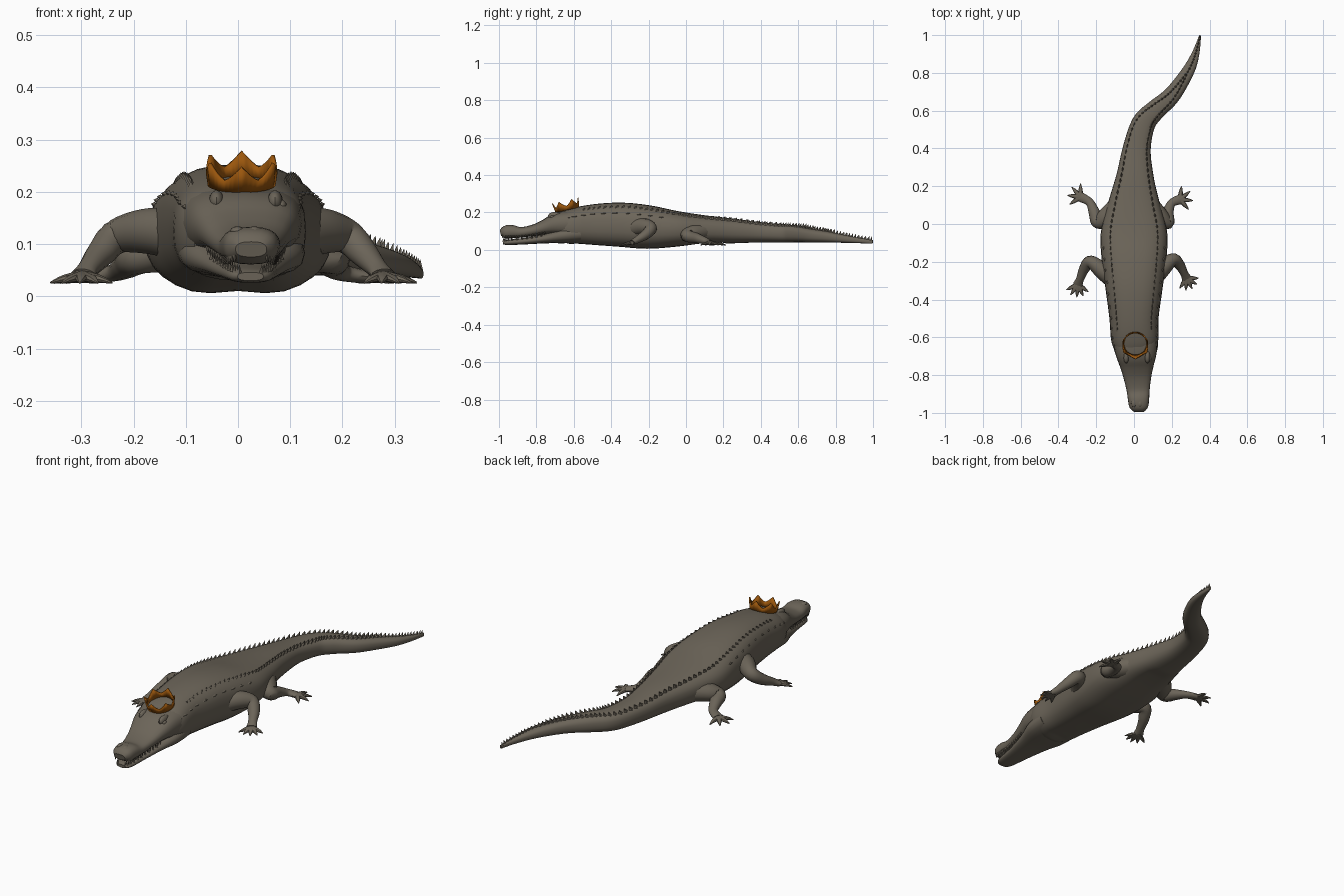
import bpy, bmesh, math
from mathutils import Vector, Matrix

cube = bpy.data.objects.get("Cube")
if cube:
    bpy.data.objects.remove(cube)


def material(name, rgb, rough):
    m = bpy.data.materials.new(name)
    m.use_nodes = True
    m.diffuse_color = (*rgb, 1)
    bsdf = m.node_tree.nodes["Principled BSDF"]
    bsdf.inputs["Base Color"].default_value = (*rgb, 1)
    bsdf.inputs["Roughness"].default_value = rough
    return m


hide = material("grey brown hide", (0.15, 0.13, 0.10), 0.8)
gold = material("dark orange gold", (0.33, 0.095, 0.004), 0.6)


def finish(name, bm, mat, angle=40):
    bmesh.ops.recalc_face_normals(bm, faces=bm.faces)
    mesh = bpy.data.meshes.new(name)
    bm.to_mesh(mesh)
    bm.free()
    mesh.materials.append(mat)
    ob = bpy.data.objects.new(name, mesh)
    bpy.context.collection.objects.link(ob)
    bpy.ops.object.select_all(action="DESELECT")
    ob.select_set(True)
    bpy.context.view_layer.objects.active = ob
    bpy.ops.object.shade_smooth_by_angle(angle=math.radians(angle))
    return ob


def smooth_path(rows, steps):
    """Catmull-Rom interpolation of rows of numbers."""
    out = []
    for i in range(len(rows) - 1):
        quad = [rows[max(0, min(len(rows) - 1, i + k))] for k in (-1, 0, 1, 2)]
        for s in range(steps):
            t = s / steps
            out.append([b + t / 2 * (c - a + t * (2 * a - 5 * b + 4 * c - d + t * (3 * (b - c) + d - a)))
                        for a, b, c, d in zip(*quad)])
    return out + [list(rows[-1])]


def power(v, e):
    return math.copysign(abs(v) ** e, v)


def frames(rows):
    """Rows of x, y, z, half width, half height become centre, side, up, w, h."""
    result = []
    for i, r in enumerate(rows):
        p, q = rows[max(i - 1, 0)], rows[min(i + 1, len(rows) - 1)]
        t = (Vector(q[:3]) - Vector(p[:3])).normalized()
        side = t.cross(Vector((0, 0, 1))).normalized()
        result.append((Vector(r[:3]), side, side.cross(t), max(r[3], .002), max(r[4], .002)))
    return result


def on_ring(frame, a, e):
    c, side, up, w, h = frame
    return c + side * w * power(math.cos(a), e) + up * h * power(math.sin(a), e)


def loft(bm, rows, steps=4, sides=20, e=1.0):
    fr = frames(smooth_path(rows, steps))
    rings = [[bm.verts.new(on_ring(f, math.tau * k / sides, e)) for k in range(sides)] for f in fr]
    for a, b in zip(rings, rings[1:]):
        for k in range(sides):
            j = (k + 1) % sides
            bm.faces.new((a[k], a[j], b[j], b[k]))
    bm.faces.new(rings[0])
    bm.faces.new(rings[-1])
    return fr


def from_outline(stations):
    """x, y, half width, bottom, top -> centre and half sizes."""
    return [(x, y, (b + t) / 2, w, (t - b) / 2) for x, y, w, b, t in stations]


# Trunk and curved tail in one loft, with a shallow groove along the belly
bm = bmesh.new()
spine = loft(bm, from_outline([
    (.01, -.69, .095, .05, .185), (.005, -.62, .124, .03, .218), (0, -.5, .13, .02, .243),
    (0, -.35, .15, .01, .253), (0, -.2, .17, .0, .238), (0, -.05, .176, .012, .208),
    (0, .1, .14, .03, .185), (.005, .25, .1, .035, .168), (.015, .4, .074, .04, .148),
    (.05, .53, .063, .04, .137), (.11, .6, .054, .04, .13), (.19, .67, .047, .04, .114),
    (.25, .75, .039, .04, .1), (.3, .835, .03, .038, .082), (.33, .915, .018, .036, .066),
    (.35, .998, .005, .034, .052)]), steps=5, sides=28, e=.78)
for v in bm.verts:
    if v.co.z < .05 and abs(v.co.y + .2) < .4:
        v.co.z += .01 * max(0, 1 - abs(v.co.x) / .08)
finish("body_and_tail", bm, hide)

# Upper head and snout
bm = bmesh.new()
head = loft(bm, from_outline([
    (.025, -.992, .03, .075, .105), (.025, -.97, .049, .062, .127), (.024, -.93, .056, .062, .133),
    (.022, -.88, .061, .066, .122), (.018, -.81, .074, .075, .137), (.015, -.75, .09, .08, .165),
    (.012, -.69, .108, .075, .2), (.005, -.6, .122, .07, .215)]), e=.78)
finish("upper_head", bm, hide)

# Lower jaw
bm = bmesh.new()
jaw = loft(bm, from_outline([
    (.024, -.978, .025, .03, .046), (.024, -.95, .043, .026, .054), (.02, -.85, .06, .03, .066),
    (.015, -.75, .085, .035, .088), (.01, -.66, .116, .035, .12), (.005, -.57, .122, .038, .14)]), e=.8)
finish("lower_jaw", bm, hide)


def spike(bm, base, along, across, height, tip):
    ring = [bm.verts.new(base + d) for d in (-along, across, along, -across)]
    top = bm.verts.new(base + Vector((0, 0, height)) + tip)
    for k in range(4):
        bm.faces.new((ring[k], ring[(k + 1) % 4], top))
    bm.faces.new(ring)


# Teeth along both jaws
bm = bmesh.new()
for row, direction in ((head[2:20], -1), (jaw[1:12], 1)):
    for f in row:
        for s in (-1, 1):
            p = on_ring(f, math.pi / 2 + s * (math.pi / 2 - direction * .5), .8)
            p += f[1] * s * .004
            spike(bm, p, Vector((0, .006, 0)), Vector((.005, 0, 0)), direction * .018, Vector())
finish("teeth", bm, hide, 20)


# Eyes under brow ridges, and a low mound for each nostril
bm = bmesh.new()
for s in (-1, 1):
    for x, y, z, size in ((.056, -.7, .181, (.015, .038, .022)), (.067, -.712, .174, (.011, .015, .011)),
                          (.016, -.95, .125, (.014, .02, .009))):
        bmesh.ops.create_uvsphere(bm, u_segments=16, v_segments=10, radius=1,
                                  matrix=Matrix.Translation((.015 + s * x, y, z)) @ Matrix.Diagonal((*size, 1)))
finish("eyes_and_nostrils", bm, hide)

# Saw-toothed scutes: two rows on the back that meet along the tail
bm = bmesh.new()
for f, nxt in zip(spine[8:-1], spine[9:]):
    merge = min(1, max(0, (f[0].y - .5) / .3))
    lean = math.radians(40) * (1 - merge)
    size = .01 + .008 * min(1, max(0, (f[0].y + .1) / .3))
    for s in ((-1, 1) if merge < 1 else (1,)):
        p = on_ring(f, math.pi / 2 + s * lean, .78)
        along = (nxt[0] - f[0]) * .6
        spike(bm, p - Vector((0, 0, .005)), along, f[1] * .007, size + .005, along * .9)
finish("back_scutes", bm, hide, 20)

# Low keeled bumps along the neck and flanks
bm = bmesh.new()
for f in spine[2:24:2]:
    for a in (.45, math.pi - .45):
        p = on_ring(f, a, .78)
        out = f[1] * (.008 if a < 1 else -.008)
        spike(bm, p - out * .4, Vector((0, .02, 0)), Vector((0, 0, .008)), .004, out + Vector((0, .012, 0)))
finish("flank_scutes", bm, hide, 20)


# Limb tube, flat foot and fanned tapering toes
def limb(name, path, heading, spread, toes, reach):
    bm = bmesh.new()
    loft(bm, path, steps=6, sides=14)
    palm = Vector(path[-1][:3])
    for k in range(toes):
        a = math.radians(heading + spread * (2 * k / (toes - 1) - 1))
        out = Vector((math.cos(a), math.sin(a), 0))
        mid, tip = palm + out * reach * .55, palm + out * reach
        loft(bm, [(*(palm - out * .012), .015, .012), (mid.x, mid.y, .034, .011, .008),
                  (tip.x, tip.y, .026, .002, .002)], steps=3, sides=8)
    finish(name, bm, hide)


limb("right_front_leg", [(-.1, -.3, .115, .05, .05), (-.165, -.25, .125, .045, .045), (-.23, -.2, .115, .033, .034),
                         (-.262, -.235, .083, .028, .027), (-.285, -.29, .055, .021, .019),
                         (-.297, -.32, .04, .026, .014)], -95, 60, 5, .068)
limb("left_front_leg", [(.1, -.29, .115, .05, .05), (.155, -.23, .125, .045, .045), (.207, -.188, .115, .033, .034),
                        (.24, -.215, .083, .028, .027), (.265, -.26, .055, .021, .019),
                        (.278, -.287, .04, .026, .014)], -62, 62, 5, .064)
limb("right_hind_leg", [(-.08, .09, .1, .06, .05), (-.145, .035, .09, .052, .045), (-.192, .012, .075, .036, .034),
                        (-.21, .06, .062, .03, .027), (-.235, .115, .046, .022, .017),
                        (-.283, .143, .037, .026, .013)], 152, 62, 4, .07)
limb("left_hind_leg", [(.08, .09, .1, .06, .05), (.135, .035, .09, .052, .045), (.178, .008, .075, .036, .034),
                       (.18, .06, .062, .03, .027), (.2, .11, .046, .022, .017),
                       (.243, .13, .037, .026, .013)], 17, 66, 4, .07)

# Open crown with six swept points, tilted to the slope of the head
bm = bmesh.new()
count = 48
low, high = [], []
for k in range(count):
    a = math.tau * k / count - math.pi / 2
    wave = abs(((k / 8) % 1) * 2 - 1)
    rise = .022 + .029 * wave ** 1.4
    for ring, r, z in ((low, .065, 0), (high, .065 + rise * .15, rise)):
        ring.append(bm.verts.new((r * math.cos(a), r * math.sin(a), z)))
for k in range(count):
    j = (k + 1) % count
    bm.faces.new((low[k], low[j], high[j], high[k]))
crown = finish("crown", bm, gold)
crown.location = (.007, -.634, .213)
crown.rotation_euler.x = math.radians(13)
solid = crown.modifiers.new("thickness", "SOLIDIFY")
solid.thickness = .006
